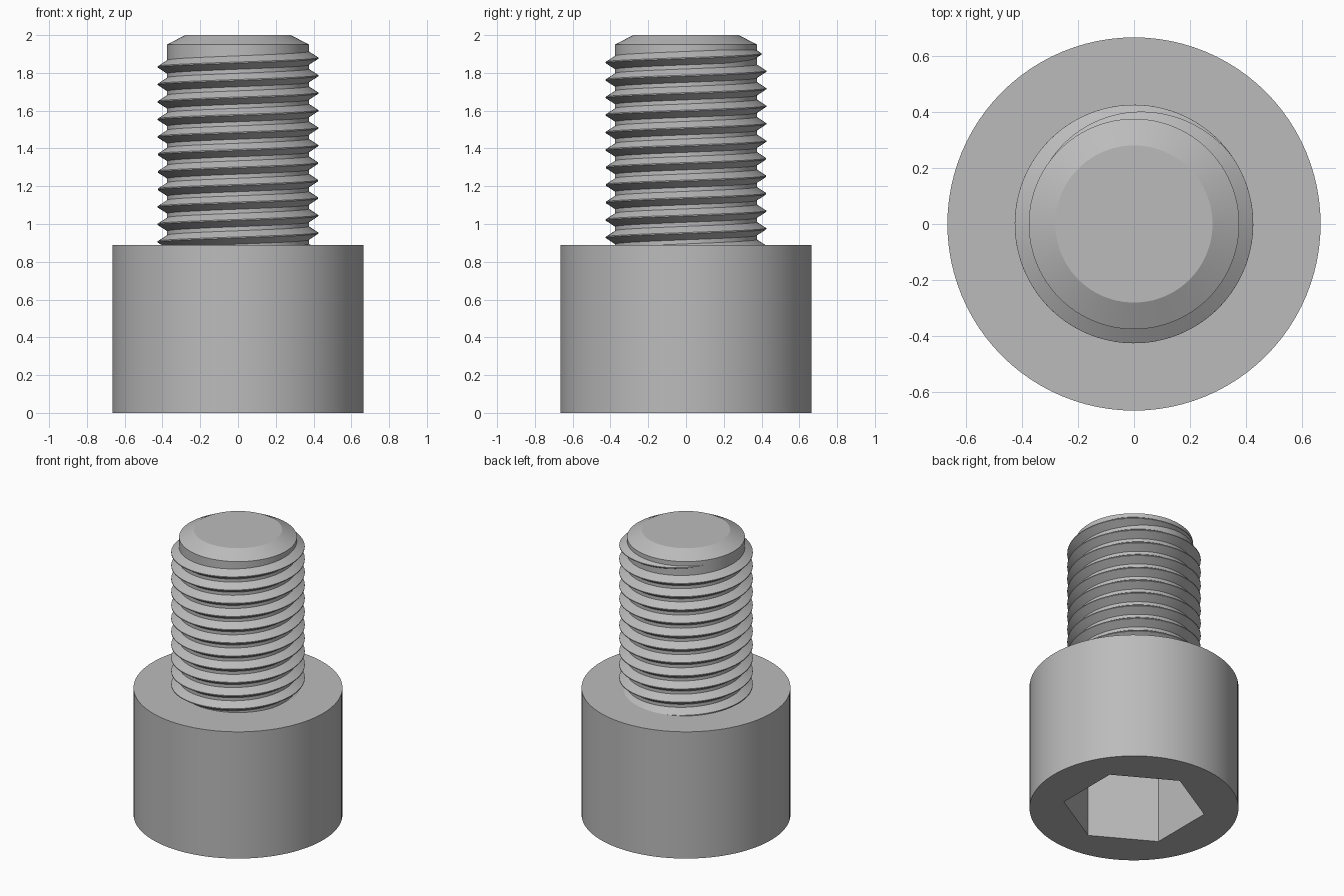
import bpy, bmesh
from math import cos, sin, pi, tau, radians

cube = bpy.data.objects.get("Cube")
if cube:
    bpy.data.objects.remove(cube, do_unlink=True)

steel = bpy.data.materials.new("steel grey")
steel.use_nodes = True
grey = (0.5, 0.5, 0.5, 1)
steel.diffuse_color = grey
steel.node_tree.nodes["Principled BSDF"].inputs["Base Color"].default_value = grey

SEGMENTS = 96
HEAD_R, HEAD_H = 0.665, 0.89
CORE_R, CREST_R = 0.375, 0.425
PITCH = 0.0926


def make_object(name, bm):
    bmesh.ops.recalc_face_normals(bm, faces=bm.faces)
    mesh = bpy.data.meshes.new(name)
    bm.to_mesh(mesh)
    bm.free()
    mesh.materials.append(steel)
    obj = bpy.data.objects.new(name, mesh)
    bpy.context.collection.objects.link(obj)
    return obj


def lathe(name, profile, sides=SEGMENTS, turn=0.0):
    """Stack rings of (radius, height) into a closed solid."""
    bm = bmesh.new()
    rings = [[bm.verts.new((r * cos(turn + tau * i / sides),
                            r * sin(turn + tau * i / sides), z))
              for i in range(sides)] for r, z in profile]
    for low, high in zip(rings, rings[1:]):
        for i in range(sides):
            j = (i + 1) % sides
            bm.faces.new((low[i], low[j], high[j], high[i]))
    bm.faces.new(rings[0])
    bm.faces.new(rings[-1])
    return make_object(name, bm)


def smooth(obj):
    bpy.ops.object.select_all(action='DESELECT')
    obj.select_set(True)
    bpy.context.view_layer.objects.active = obj
    bpy.ops.object.shade_smooth_by_angle(angle=radians(25))


# Cylindrical head with a hexagonal socket in its underside
head = lathe("head", [(HEAD_R, 0), (HEAD_R, HEAD_H)])
cutter = lathe("socket_cutter", [(0.453, -0.1), (0.453, 0.5)], 6, pi / 6)
cutter.hide_render = True
cut = head.modifiers.new("socket", 'BOOLEAN')
cut.operation = 'DIFFERENCE'
cut.solver = 'EXACT'
cut.object = cutter
bpy.context.view_layer.objects.active = head
bpy.ops.object.modifier_apply(modifier=cut.name)
bpy.data.objects.remove(cutter, do_unlink=True)
smooth(head)

# Shank core with a chamfered tip
shank = lathe("shank", [(CORE_R, HEAD_H - 0.1), (CORE_R, 1.95), (0.28, 2.0)])
smooth(shank)

# Right-handed V thread that fades into the shank near the tip
bm = bmesh.new()
root_r, half_width = CORE_R - 0.01, 0.042
fade_start, fade_end = radians(35), radians(165)
start = -11.3 * tau
steps = int((fade_end - start) / tau * SEGMENTS)
sections = []
for i in range(steps + 1):
    a = start + (fade_end - start) * i / steps
    z = 1.878 + PITCH * a / tau
    size = min(1, (fade_end - a) / (fade_end - fade_start))
    crest = root_r + (CREST_R - root_r) * max(size, 0.01)
    width = half_width * max(size, 0.2)
    points = [(root_r, z - width), (crest, z - 0.003), (crest, z + 0.003), (root_r, z + width)]
    sections.append([bm.verts.new((r * cos(a), r * sin(a), h)) for r, h in points])
for one, two in zip(sections, sections[1:]):
    for k in range(4):
        m = (k + 1) % 4
        bm.faces.new((one[k], one[m], two[m], two[k]))
bm.faces.new(sections[0])
bm.faces.new(sections[-1])
smooth(make_object("thread", bm))
